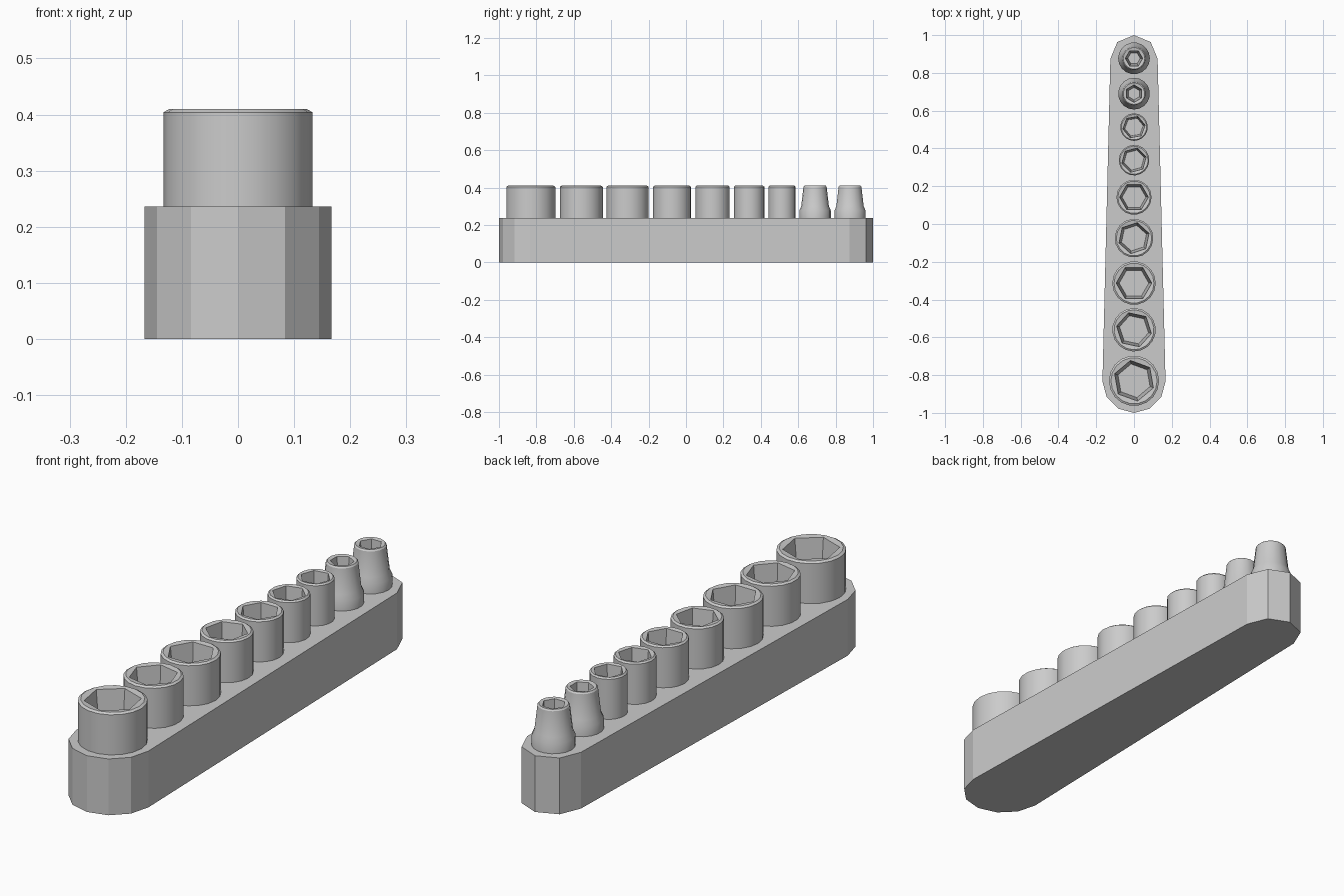
import bpy, bmesh, math

if "Cube" in bpy.data.objects:
    bpy.data.objects.remove(bpy.data.objects["Cube"])

grey = bpy.data.materials.new("steel grey")
grey.diffuse_color = (0.6, 0.6, 0.6, 1)
grey.use_nodes = True
grey.node_tree.nodes["Principled BSDF"].inputs["Base Color"].default_value = grey.diffuse_color

TRAY_TOP, TOP = 0.236, 0.41
SEG = 18  # three steps per hexagon side


def finish(name, bm, smooth):
    bmesh.ops.recalc_face_normals(bm, faces=bm.faces)
    me = bpy.data.meshes.new(name)
    bm.to_mesh(me)
    bm.free()
    me.materials.append(grey)
    ob = bpy.data.objects.new(name, me)
    bpy.context.collection.objects.link(ob)
    if smooth:
        bpy.ops.object.select_all(action='DESELECT')
        ob.select_set(True)
        bpy.context.view_layer.objects.active = ob
        bpy.ops.object.shade_smooth_by_angle(angle=math.radians(30))
    return ob


def tray():
    # tapered outline: half 12-gon at the wide end, half octagon at the narrow end
    pts = []
    for r, cy, n, start in ((0.167, -0.833, 6, math.pi), (0.125, 0.875, 4, 0)):
        for i in range(n + 1):
            a = start + math.pi * i / n
            pts.append((r * math.cos(a), cy + r * math.sin(a), 0))
    bm = bmesh.new()
    base = bm.faces.new([bm.verts.new(p) for p in pts])
    ext = bmesh.ops.extrude_face_region(bm, geom=[base], use_keep_orig=True)
    verts = [v for v in ext["geom"] if isinstance(v, bmesh.types.BMVert)]
    bmesh.ops.translate(bm, verts=verts, vec=(0, 0, TRAY_TOP))
    finish("tray", bm, False)


def hex_factor(a):
    return math.cos(math.pi / 6) / math.cos(a % (math.pi / 3) - math.pi / 6)


def socket(name, y, outer, hex_top, hex_floor, turn):
    # outer: (radius, z) rings upward; then the tapered hexagonal bore downward
    rings = [(r, z, False) for r, z in outer]
    rings += [(hex_top, TOP - 0.003, True), (hex_floor, TRAY_TOP + 0.01, True)]
    bm = bmesh.new()
    loops = []
    for r, z, is_hex in rings:
        loop = []
        for i in range(SEG):
            a = math.tau * i / SEG
            rr = r * hex_factor(a) if is_hex else r
            b = a + math.radians(turn)
            loop.append(bm.verts.new((rr * math.cos(b), y + rr * math.sin(b), z)))
        loops.append(loop)
    for lo, hi in zip(loops, loops[1:]):
        for i in range(SEG):
            j = (i + 1) % SEG
            bm.faces.new((lo[i], lo[j], hi[j], hi[i]))
    bm.faces.new(loops[0])
    bm.faces.new(loops[-1])
    finish(name, bm, True)


tray()

# straight sockets: y, radius, hexagon turn in degrees
straight = [(-0.83, 0.133, 40), (-0.56, 0.115, 48), (-0.313, 0.115, 0),
            (-0.075, 0.102, 18), (0.142, 0.093, 0), (0.338, 0.081, 15),
            (0.513, 0.073, 10)]
for k, (y, r, turn) in enumerate(straight):
    profile = [(r, TRAY_TOP - 0.01), (r, TOP - 0.006), (r * 0.92, TOP)]
    socket(f"socket_{k + 1}", y, profile, r * 0.82, r * 0.68, turn)

# small sockets with a wide collar and a tapered nose
for k, (y, turn) in enumerate([(0.69, 30), (0.877, 0)]):
    profile = [(0.084, TRAY_TOP - 0.01), (0.084, 0.278), (0.074, 0.30),
               (0.062, TOP - 0.006), (0.057, TOP)]
    socket(f"stepped_socket_{k + 1}", y, profile, 0.046, 0.033, turn)
